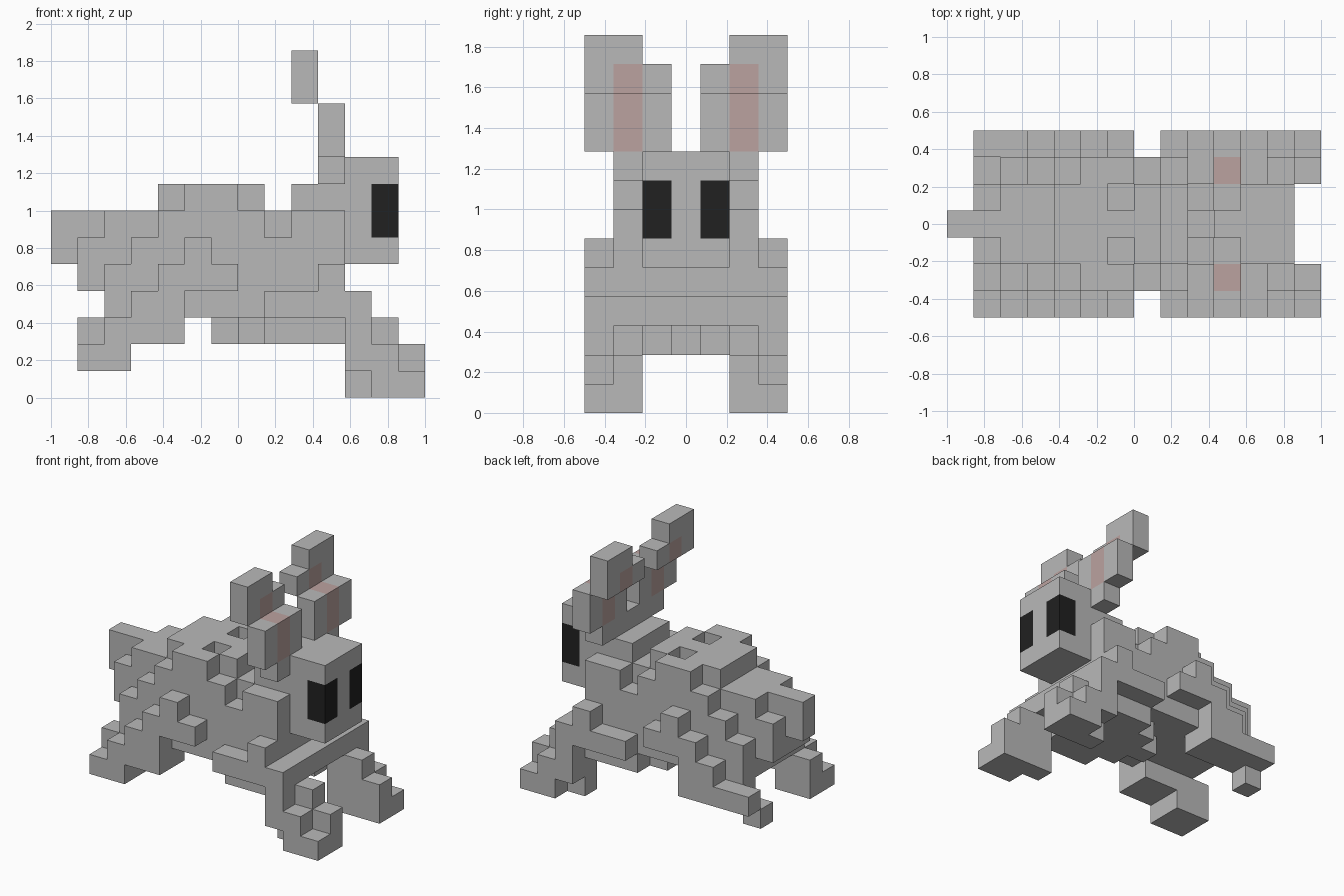
import bpy, bmesh, math
from mathutils import Vector

cube = bpy.data.objects.get("Cube")
if cube:
    bpy.data.objects.remove(cube, do_unlink=True)

U = 1 / 7                      # block size
ORIGIN = Vector((-1, -0.5, 0))  # corner of the 14 x 7 x 13 block grid


def material(name, rgb):
    m = bpy.data.materials.new(name)
    m.use_nodes = True
    m.diffuse_color = (*rgb, 1)
    m.node_tree.nodes["Principled BSDF"].inputs["Base Color"].default_value = (*rgb, 1)
    return m


FUR = material("grey fur", (0.485, 0.485, 0.485))
PINK = material("ear pink", (0.50, 0.365, 0.35))
BLACK = material("eye black", (0.015, 0.015, 0.015))


def cells(*boxes):
    """Blocks covered by inclusive ranges (x0, x1, y0, y1, z0, z1)."""
    return {(i, j, k) for a, b, c, d, e, f in boxes
            for i in range(a, b + 1) for j in range(c, d + 1) for k in range(e, f + 1)}


def mirror(blocks):
    return {(i, 6 - j, k) for i, j, k in blocks}


parts = {}


def add(name, blocks, mat=FUR):
    taken = set().union(*(b for b, _ in parts.values())) if parts else set()
    parts[name] = (blocks - taken, mat)


def add_pair(name, blocks, mat=FUR):
    add("right_" + name, blocks, mat)
    add("left_" + name, mirror(blocks), mat)


# Eyes and inner ears go first so they keep their own blocks
add_pair("eye", cells((12, 12, 2, 2, 6, 7)), BLACK)
add_pair("inner_ear", cells((10, 10, 1, 1, 9, 10), (9, 9, 1, 1, 11, 11)), PINK)

# Ears: base, wide middle, swept-back tip
add_pair("ear", cells((10, 10, 1, 1, 8, 8), (10, 10, 0, 2, 9, 10),
                      (9, 9, 0, 2, 11, 11), (9, 9, 0, 1, 12, 12)))

# Head and neck
add("head", cells((11, 12, 2, 4, 5, 8), (10, 10, 2, 4, 8, 8)))
add("neck", cells((9, 10, 2, 4, 7, 7)))

# Torso in layers, with the notch between shoulder and back
torso = cells((2, 10, 1, 5, 3, 4), (1, 1, 2, 4, 4, 5), (2, 2, 2, 4, 5, 6),
              (3, 10, 1, 5, 5, 5), (3, 3, 2, 4, 6, 6), (4, 10, 1, 5, 6, 6))
add("torso", torso - {(8, 1, 6), (8, 5, 6)})

# Ridge on the back with two small pits
ridge = cells((4, 4, 2, 4, 7, 7), (5, 6, 1, 5, 7, 7), (7, 7, 2, 4, 7, 7))
add("back_ridge", ridge - {(6, 2, 7), (6, 4, 7)})

# Chest and belly
add("chest", cells((11, 11, 0, 6, 3, 3)))
belly = cells((8, 10, 1, 5, 2, 2), (7, 7, 2, 4, 2, 2), (6, 6, 3, 3, 2, 2))
add("belly", belly - {(10, 3, 2)})

# Tail
add("tail", cells((0, 1, 3, 3, 6, 6), (0, 0, 3, 3, 5, 5)))

# Shoulders and front legs
add_pair("shoulder", cells((8, 10, 0, 0, 3, 3), (10, 10, 0, 0, 4, 4)))
add_pair("front_leg", cells((11, 11, 0, 0, 1, 2), (11, 12, 1, 1, 0, 2), (12, 12, 0, 0, 0, 1),
                            (13, 13, 0, 0, 0, 0), (13, 13, 1, 1, 0, 1)))

# Haunches, hind legs and feet
add_pair("haunch", cells((5, 5, 0, 0, 5, 5), (4, 6, 0, 0, 4, 4), (3, 4, 0, 0, 3, 3)))
add_pair("hind_leg", cells((2, 4, 0, 1, 2, 2)))
add("right_hind_foot", cells((1, 2, 0, 1, 1, 1), (1, 1, 1, 1, 2, 2)))
add("left_hind_foot", cells((1, 1, 6, 6, 2, 2), (1, 1, 5, 5, 1, 1)))

solid = set().union(*(b for b, _ in parts.values()))


def build(name, blocks, mat):
    """Skin a set of blocks, leaving out faces hidden against other blocks."""
    bm = bmesh.new()
    for cell in sorted(blocks):
        for axis in range(3):
            for side in (0, 1):
                step = list(cell)
                step[axis] += 2 * side - 1
                if tuple(step) in solid:
                    continue
                u, v = (axis + 1) % 3, (axis + 2) % 3
                ring = []
                for du, dv in ((0, 0), (1, 0), (1, 1), (0, 1)):
                    p = list(cell)
                    p[axis] += side
                    p[u] += du
                    p[v] += dv
                    ring.append(bm.verts.new(ORIGIN + Vector(p) * U))
                bm.faces.new(ring if side else ring[::-1])
    bmesh.ops.remove_doubles(bm, verts=bm.verts, dist=1e-4)
    bmesh.ops.dissolve_limit(bm, angle_limit=math.radians(1),
                             verts=bm.verts, edges=bm.edges)
    mesh = bpy.data.meshes.new(name)
    bm.to_mesh(mesh)
    bm.free()
    mesh.materials.append(mat)
    bpy.context.collection.objects.link(bpy.data.objects.new(name, mesh))


for part, (blocks, mat) in parts.items():
    build(part, blocks, mat)
